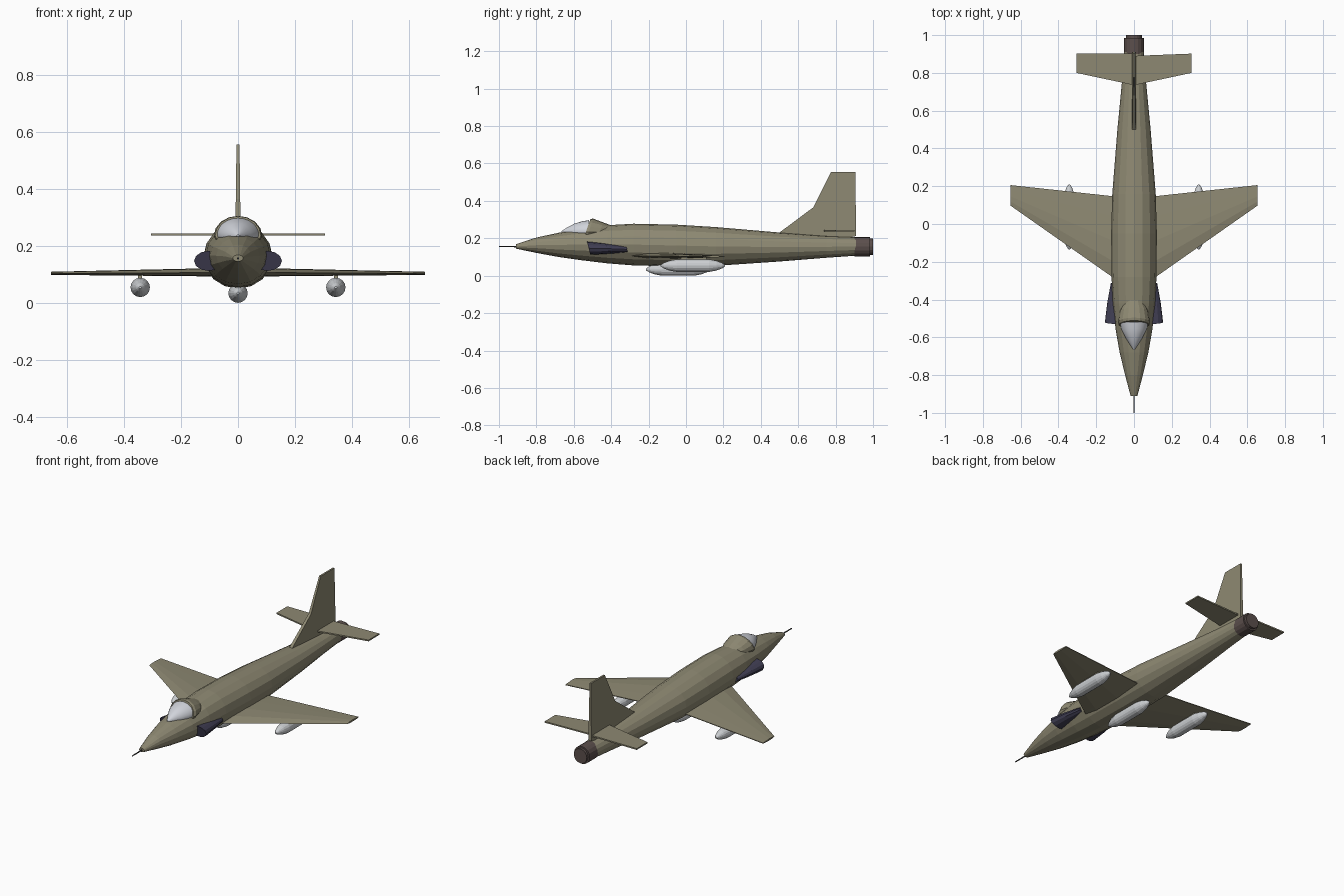
import bpy, bmesh
from math import cos, sin, pi

cube = bpy.data.objects.get("Cube")
if cube:
    bpy.data.objects.remove(cube, do_unlink=True)


def material(name, r, g, b):
    m = bpy.data.materials.new(name)
    m.use_nodes = True
    m.diffuse_color = (r, g, b, 1)
    m.node_tree.nodes["Principled BSDF"].inputs["Base Color"].default_value = (r, g, b, 1)
    return m


olive = material("olive paint", 0.27, 0.25, 0.17)
silver = material("tank silver", 0.60, 0.62, 0.64)
glass = material("canopy glass", 0.64, 0.66, 0.71)
brown = material("burnt metal", 0.105, 0.078, 0.072)
navy = material("intake navy", 0.05, 0.047, 0.085)
dark = material("probe dark", 0.05, 0.05, 0.05)


def skin(name, rings, mat, smooth=False):
    """Join equal closed rings of points into a capped solid."""
    bm = bmesh.new()
    loops = [[bm.verts.new(p) for p in ring] for ring in rings]
    n = len(loops[0])
    for a, b in zip(loops, loops[1:]):
        for i in range(n):
            j = (i + 1) % n
            bm.faces.new((a[i], a[j], b[j], b[i]))
    bm.faces.new(loops[0])
    bm.faces.new(loops[-1])
    bmesh.ops.recalc_face_normals(bm, faces=bm.faces)
    mesh = bpy.data.meshes.new(name)
    bm.to_mesh(mesh)
    bm.free()
    mesh.materials.append(mat)
    obj = bpy.data.objects.new(name, mesh)
    bpy.context.collection.objects.link(obj)
    if smooth:
        for p in mesh.polygons:
            p.use_smooth = len(p.vertices) == 4
    return obj


def loft(name, sections, mat, x=0, n=16, shear=0, belly=1, smooth=False):
    """Elliptical rings along y: (y, centre z, half width, half height, x shift)."""
    rings = []
    for y, z, rx, rz, *shift in sections:
        cx = x + (shift[0] if shift else 0)
        ring = []
        for i in range(n):
            a = 2 * pi * i / n
            dz = rz * sin(a) * (belly if sin(a) < 0 else 1)
            ring.append((cx + rx * cos(a), y + shear * dz, z + dz))
        rings.append(ring)
    return skin(name, rings, mat, smooth)


# Fuselage, from bottom and top heights
hull = [(-0.91, 0.145, 0.168, 0.018), (-0.80, 0.122, 0.204, 0.047),
        (-0.68, 0.100, 0.230, 0.076), (-0.56, 0.083, 0.250, 0.097),
        (-0.42, 0.066, 0.270, 0.112), (-0.28, 0.055, 0.278, 0.119),
        (-0.05, 0.050, 0.273, 0.121), (0.16, 0.053, 0.260, 0.115),
        (0.50, 0.076, 0.231, 0.088), (0.75, 0.096, 0.213, 0.064),
        (0.91, 0.107, 0.206, 0.052)]
loft("fuselage", [(y, (lo + hi) / 2, w, (hi - lo) / 2) for y, lo, hi, w in hull], olive)

# Nose probe and exhaust
loft("nose_probe", [(-1.0, 0.156, 0.003, 0.003), (-0.90, 0.156, 0.004, 0.004)], dark, n=8)
loft("exhaust_nozzle", [(0.90, 0.155, 0.052, 0.052), (0.985, 0.155, 0.052, 0.052),
                        (0.985, 0.155, 0.043, 0.043), (1.0, 0.155, 0.043, 0.043)], brown)

# Canopy with the fairing behind it
loft("canopy", [(-0.665, 0.235, 0.004, 0.004), (-0.64, 0.235, 0.021, 0.022),
                (-0.60, 0.235, 0.046, 0.044), (-0.56, 0.235, 0.066, 0.056),
                (-0.525, 0.235, 0.075, 0.062)], glass, n=24, shear=0.1, belly=0.4, smooth=True)
loft("canopy_fairing", [(-0.535, 0.235, 0.080, 0.069), (-0.52, 0.235, 0.085, 0.070),
                        (-0.46, 0.235, 0.074, 0.050), (-0.40, 0.235, 0.045, 0.030)],
     olive, shear=0.35, belly=0.5)


# Flying surfaces: a thin section swept from root to tip
def airfoil(x, lead, trail, z, up, down):
    c = trail - lead
    shape = [(0, 0), (0.2, up * 0.85), (0.45, up), (0.75, up * 0.6),
             (1, 0.002), (1, -0.002), (0.6, -down), (0.2, -down * 0.8)]
    return [(x, lead + c * t, z + h) for t, h in shape]


def slab(outline, half):
    """Horizontal plate outline at a constant half thickness."""
    return [[(x, y, z + d) for x, y, z in outline] for d in (-half, half)]


for side, name in ((1, "left"), (-1, "right")):
    skin(name + "_wing", [airfoil(0, -0.36, 0.137, 0.107, 0.018, 0.016),
                          airfoil(side * 0.12, -0.277, 0.148, 0.106, 0.015, 0.013),
                          airfoil(side * 0.655, 0.098, 0.206, 0.103, 0.006, 0.005)], olive)

    root_trail = 0.89 if side > 0 else 0.902
    skin(name + "_tailplane", slab([(0, 0.735, 0.24), (side * 0.305, 0.80, 0.24),
                                    (side * 0.305, 0.902, 0.24), (0, root_trail, 0.24)],
                                   0.004), olive)

    # Intake wedge tapering into the body side
    loft(name + "_intake", [(-0.52, 0.147, 0.050, 0.035, side * 0.104),
                            (-0.42, 0.145, 0.040, 0.027, side * 0.102),
                            (-0.315, 0.141, 0.026, 0.016, side * 0.097)],
         navy, n=12, shear=-0.25)

    skin(name + "_pylon", [[(side * 0.343 + dx, y, z) for y, z in
                            ((-0.04, 0.08), (0.11, 0.08), (0.11, 0.102), (-0.02, 0.102))]
                           for dx in (-0.007, 0.007)], olive)


# Drop tanks
def tank(name, x, y, z, r):
    ends = [(-0.172, 0.12), (-0.155, 0.45), (-0.125, 0.78), (-0.085, 1)]
    profile = ends + [(-t, k) for t, k in reversed(ends)]
    loft(name, [(y + t, z, r * k, r * k) for t, k in profile], silver, x=x)


tank("left_tank", 0.343, 0.037, 0.054, 0.034)
tank("right_tank", -0.343, 0.037, 0.054, 0.034)
tank("centre_tank", 0, -0.043, 0.034, 0.034)

# Tail fin, thinner toward its tip
fin = [(0.50, 0.215), (0.50, 0.231), (0.68, 0.365), (0.775, 0.555), (0.905, 0.555), (0.91, 0.212),
       (0.82, 0.195)]
skin("tail_fin", [[(s * (0.0125 - 0.013 * z), y, z) for y, z in fin] for s in (-1, 1)], olive)
